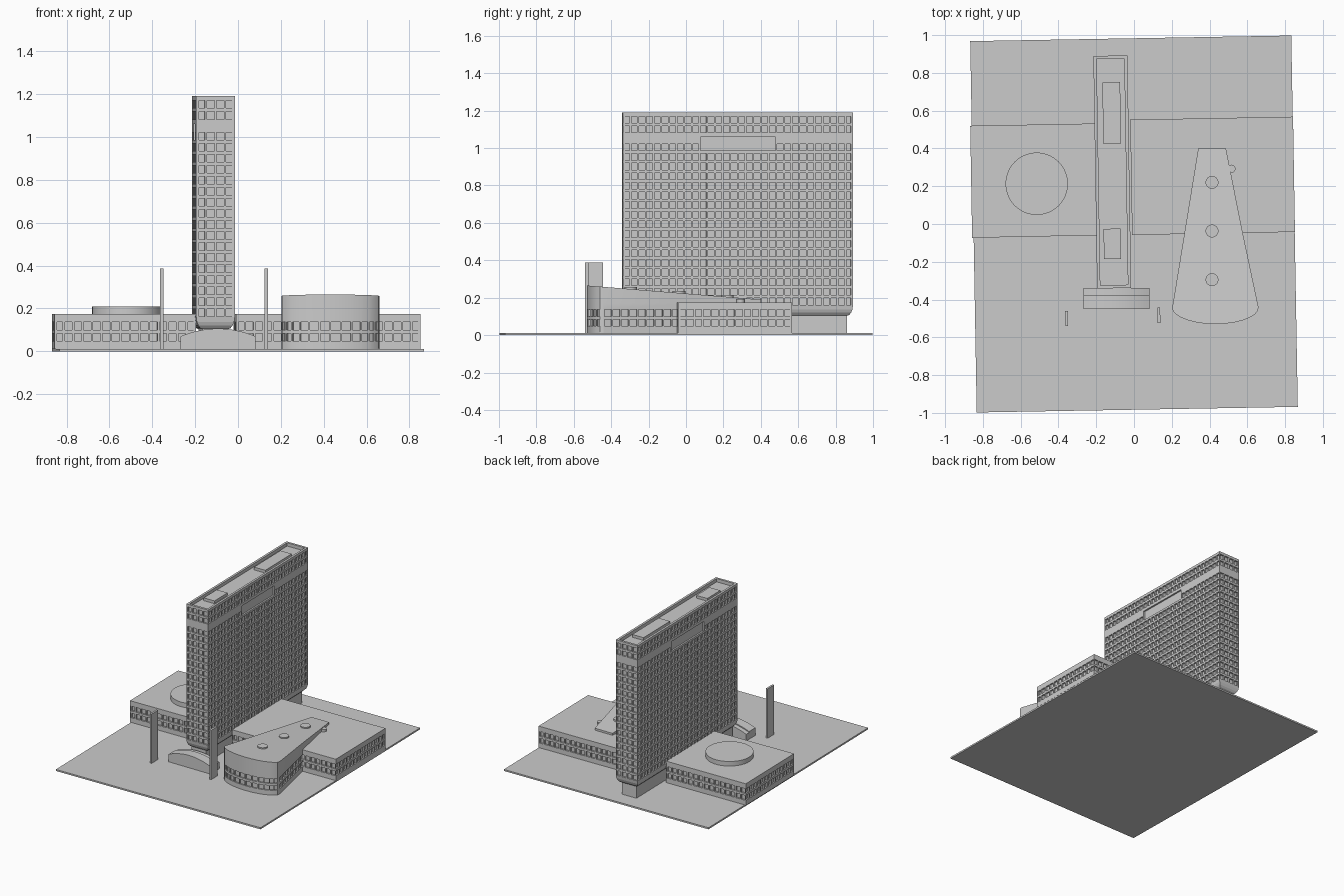
import bpy, bmesh, math
from mathutils import Vector

if "Cube" in bpy.data.objects:
    bpy.data.objects.remove(bpy.data.objects["Cube"])

TILT = math.radians(1.0)   # whole site is turned slightly


def finish(bm, name, smooth=False):
    bmesh.ops.remove_doubles(bm, verts=bm.verts, dist=1e-5)
    me = bpy.data.meshes.new(name)
    bm.to_mesh(me)
    bm.free()
    ob = bpy.data.objects.new(name, me)
    bpy.context.collection.objects.link(ob)
    if smooth:
        bpy.ops.object.select_all(action='DESELECT')
        ob.select_set(True)
        bpy.context.view_layer.objects.active = ob
        bpy.ops.object.shade_smooth_by_angle(angle=math.radians(30))
    return ob


def face(bm, pts):
    return bm.faces.new([bm.verts.new(p) for p in pts])


def box(name, x, y, z, rot=TILT):
    """Box from (min, max) ranges, turned about its own centre."""
    bm = bmesh.new()
    bmesh.ops.create_cube(bm, size=1)
    for v in bm.verts:
        v.co = Vector((v.co.x * (x[1] - x[0]), v.co.y * (y[1] - y[0]), v.co.z * (z[1] - z[0])))
    ob = finish(bm, name)
    ob.location = [(r[0] + r[1]) / 2 for r in (x, y, z)]
    ob.rotation_euler.z = rot
    return ob


def disc(name, x, y, r, z0, z1, seg=48):
    bm = bmesh.new()
    bmesh.ops.create_cone(bm, cap_ends=True, segments=seg, radius1=r, radius2=r, depth=z1 - z0)
    ob = finish(bm, name, True)
    ob.location = (x, y, (z0 + z1) / 2)


def wall(bm, a, b, z0, z1, rows, depth=0.012, gap=0.005):
    """Wall a->b (outside on the right) with rows (bottom, top, count) of recessed windows."""
    a, b = Vector(a), Vector(b)
    length = (b - a).length
    d = (b - a) / length
    n = Vector((d.y, -d.x))

    def p(u, z, inset=0):
        q = a + d * u - n * inset
        return (q.x, q.y, z)

    def quad(u0, u1, za, zb, inset=0):
        face(bm, [p(u0, za, inset), p(u1, za, inset), p(u1, zb, inset), p(u0, zb, inset)])

    z = z0
    for lo, hi, count in sorted(rows):
        quad(0, length, z, lo)
        pitch = length / count
        for i in range(count):
            s, e = i * pitch, (i + 1) * pitch
            l, r = s + gap, e - gap
            quad(s, l, lo, hi)
            quad(r, e, lo, hi)
            quad(l, r, lo, hi, depth)
            rim = [(l, lo), (r, lo), (r, hi), (l, hi)]
            for (ua, wa), (ub, wb) in zip(rim, rim[1:] + rim[:1]):
                face(bm, [p(ua, wa), p(ub, wb), p(ub, wb, depth), p(ua, wa, depth)])
        z = hi
    quad(0, length, z, z1)


def inset_ring(corners, t, z):
    """Four-cornered footprint shrunk by t."""
    out = []
    for i, c in enumerate(corners):
        c = Vector(c)
        e1 = (Vector(corners[i - 1]) - c).normalized()
        e2 = (Vector(corners[(i + 1) % 4]) - c).normalized()
        q = c + (e1 + e2) * t
        out.append((q.x, q.y, z))
    return out


def bridge(bm, low, high):
    k = len(low)
    for i in range(k):
        j = (i + 1) % k
        face(bm, [low[i], low[j], high[j], high[i]])


# Ground slab
box("ground_slab", (-0.85, 0.85), (-0.983, 0.983), (0, 0.012))

# Tower: gridded walls, curved underside and roof parapet
foot = [(-0.195, -0.342), (-0.015, -0.338), (-0.035, 0.893), (-0.215, 0.889)]
tops = [1.17, 1.118] + [1.022 - 0.0515 * k for k in range(17)]
WIN = 0.036


def tower_rows(count, panel=False):
    rows = [(t - WIN, t, count) for t in tops]
    if panel:
        rows[2] = (0.986, 1.06, 1)
    return rows


bm = bmesh.new()
for i in range(4):
    a, b = Vector(foot[i]), Vector(foot[(i + 1) % 4])
    if i % 2:      # long sides carry a wide recessed panel in the middle
        for k in range(3):
            wall(bm, a.lerp(b, k / 3), a.lerp(b, (k + 1) / 3), 0.16, 1.19, tower_rows(10, k == 1))
    else:
        wall(bm, a, b, 0.16, 1.19, tower_rows(4))
rings = [inset_ring(foot, t, z) for t, z in
         ((0.032, 0.103), (0.02, 0.108), (0.01, 0.12), (0.003, 0.138), (0, 0.16))]
for lo, hi in zip(rings, rings[1:]):
    bridge(bm, lo, hi)
face(bm, rings[0][::-1])
edge, rim, deck = inset_ring(foot, 0, 1.19), inset_ring(foot, 0.017, 1.19), inset_ring(foot, 0.017, 1.165)
bridge(bm, edge, rim)
bridge(bm, rim, deck)
face(bm, deck)
finish(bm, "tower")
box("tower_base", (-0.175, -0.055), (-0.32, 0.86), (0.01, 0.107))
box("roof_plant_back", (-0.165, -0.071), (0.425, 0.75), (1.16, 1.186))
box("roof_plant_front", (-0.16, -0.07), (-0.185, -0.025), (1.16, 1.186))

# Low wings either side of the tower
low_rows = ((0.048, 0.084, 0), (0.1, 0.136, 0))


def wing(name, corners):
    bm = bmesh.new()
    for i in range(4):
        a, b = Vector(corners[i]), Vector(corners[(i + 1) % 4])
        n = max(1, round((b - a).length / 0.044))
        wall(bm, a, b, 0.01, 0.175, [(lo, hi, n) for lo, hi, _ in low_rows])
    face(bm, inset_ring(corners, 0, 0.175))
    face(bm, inset_ring(corners, 0, 0.01)[::-1])
    finish(bm, name)


wing("left_wing", [(-0.857, -0.073), (-0.195, -0.06), (-0.205, 0.532), (-0.867, 0.52)])
wing("right_wing", [(-0.01, -0.058), (0.852, -0.042), (0.842, 0.568), (-0.02, 0.552)])
disc("left_wing_drum", -0.515, 0.213, 0.165, 0.17, 0.21, 64)
disc("right_wing_vent", 0.515, 0.292, 0.022, 0.17, 0.192, 24)

# Fan-shaped hall with bowed front and sloping roof
def roof_z(y):
    return 0.265 - (y + 0.53) * 0.075 / 0.93


outline = [(0.34, 0.40), (0.27, -0.03), (0.203, -0.44)]
for i in range(13):
    t = -1 + 2 * i / 12
    outline.append((0.431 + 0.225 * math.sin(t * math.pi / 2 * 0.85) / math.sin(math.pi / 2 * 0.85),
                    -0.53 + 0.07 * (1 - math.cos(t * math.pi / 2 * 0.85)) / (1 - math.cos(math.pi / 2 * 0.85))))
outline += [(0.659, -0.44), (0.572, -0.03), (0.487, 0.40)]
bm = bmesh.new()
for i, a in enumerate(outline):
    b = outline[(i + 1) % len(outline)]
    size = (Vector(b) - Vector(a)).length
    n = 9 if abs(size - 0.417) < 0.01 else 1
    rows = [(lo, hi, n) for lo, hi, _ in low_rows] if max(a[1], b[1]) < 0 and size > 0.025 else []
    wall(bm, a, b, 0.01, 0.17, rows, depth=0.01, gap=0.004)
    face(bm, [(*a, 0.17), (*b, 0.17), (*b, roof_z(b[1])), (*a, roof_z(a[1]))])
face(bm, [(*q, roof_z(q[1])) for q in outline])
face(bm, [(*q, 0.01) for q in outline[::-1]])
finish(bm, "fan_hall", True)
for i, y in enumerate((-0.295, -0.037, 0.22)):
    disc(f"hall_skylight_{i + 1}", 0.413, y, 0.034, roof_z(y) - 0.02, roof_z(y) + 0.011, 32)


# Arched entrance canopy
def arch(name, y0, y1, drop):
    x0, x1 = -0.268, 0.082
    prof = [(x0, 0.01), (x1, 0.01)]
    for i in range(17):
        t = 1 - i / 8
        prof.append(((x0 + x1) / 2 + t * (x1 - x0) / 2, 0.07 + 0.036 * (1 - t * t) - drop))
    bm = bmesh.new()
    front, back = [(x, y0, z) for x, z in prof], [(x, y1, z) for x, z in prof]
    face(bm, front)
    face(bm, back[::-1])
    bridge(bm, back, front)
    bmesh.ops.recalc_face_normals(bm, faces=bm.faces)
    bmesh.ops.remove_doubles(bm, verts=bm.verts, dist=1e-5)
    bmesh.ops.recalc_face_normals(bm, faces=bm.faces)
    finish(bm, name, True)


arch("entrance_canopy", -0.45, -0.375, 0)
arch("entrance_lobby", -0.375, -0.34, 0.008)

# Free-standing pylons
box("left_pylon", (-0.364, -0.349), (-0.54, -0.46), (0.01, 0.387))
box("right_pylon", (0.124, 0.139), (-0.523, -0.443), (0.01, 0.387))
